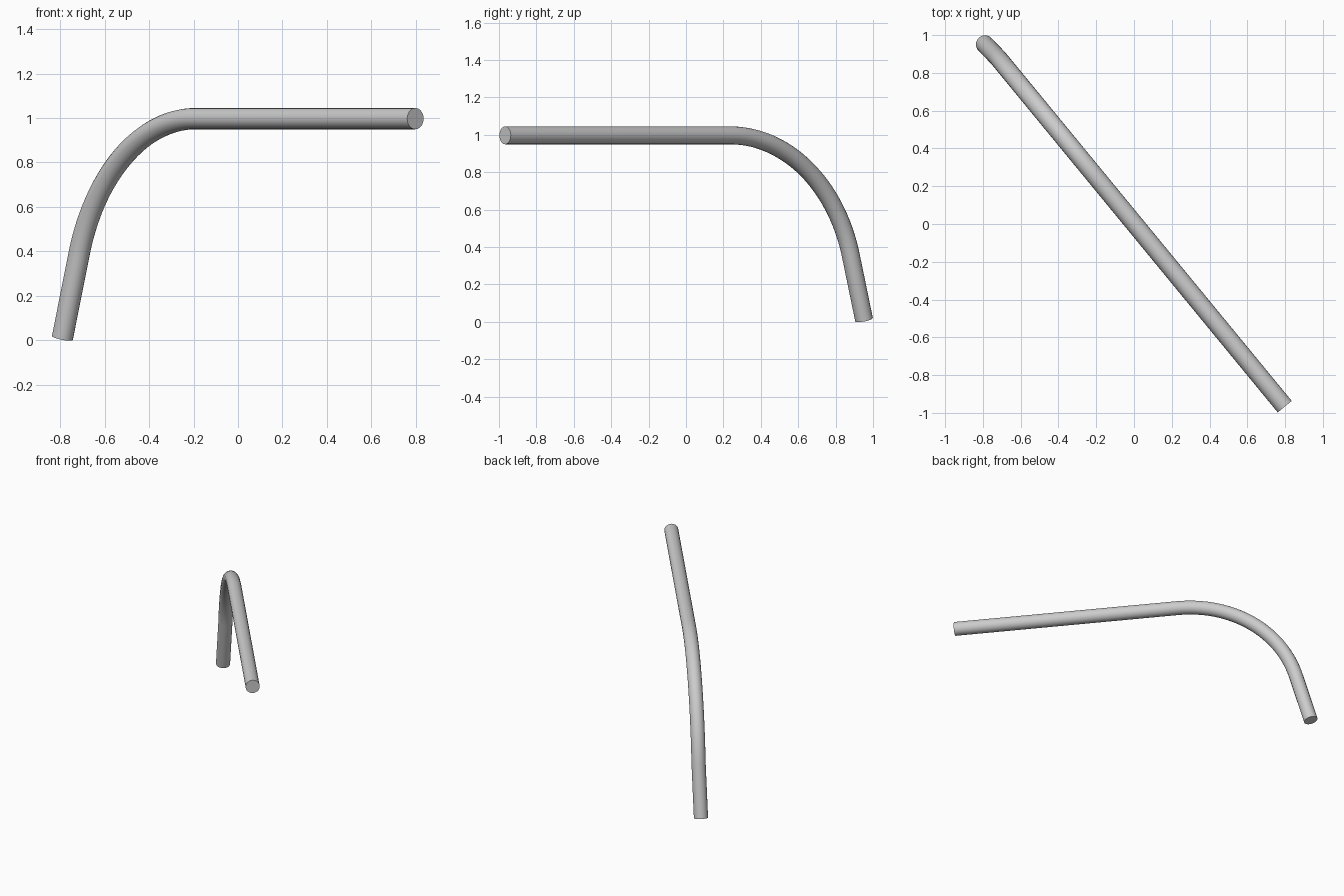
import bpy
from math import sin, cos, radians
from mathutils import Vector

if "Cube" in bpy.data.objects:
    bpy.data.objects.remove(bpy.data.objects["Cube"])

# Centre line: straight rail, quarter-like bend, short straight leg
rail_end = Vector((0.798, -0.967, 0.997))
bend_start = Vector((-0.19, 0.235, 0.997))
leg_foot = Vector((-0.79, 0.952, 0.011))
along = (bend_start - rail_end).normalized()
R, SWEEP, N = 0.866, 74, 32
path = [rail_end]
for i in range(N + 1):
    a = radians(SWEEP * i / N)
    path.append(bend_start + along * R * sin(a) - Vector((0, 0, R * (1 - cos(a)))))
path.append(leg_foot)

# Round tube swept along the centre line, with flat end caps
curve = bpy.data.curves.new("bent_tube", 'CURVE')
curve.dimensions = '3D'
curve.bevel_depth = 0.048
curve.bevel_resolution = 8
curve.use_fill_caps = True
spline = curve.splines.new('POLY')
spline.points.add(len(path) - 1)
for p, co in zip(spline.points, path):
    p.co = (*co, 1)
tube = bpy.data.objects.new("bent_tube", curve)
bpy.context.collection.objects.link(tube)

# Smooth sides, sharp cap edges
bpy.context.view_layer.objects.active = tube
tube.select_set(True)
bpy.ops.object.convert(target='MESH')
bpy.ops.object.shade_smooth_by_angle(angle=radians(40))
